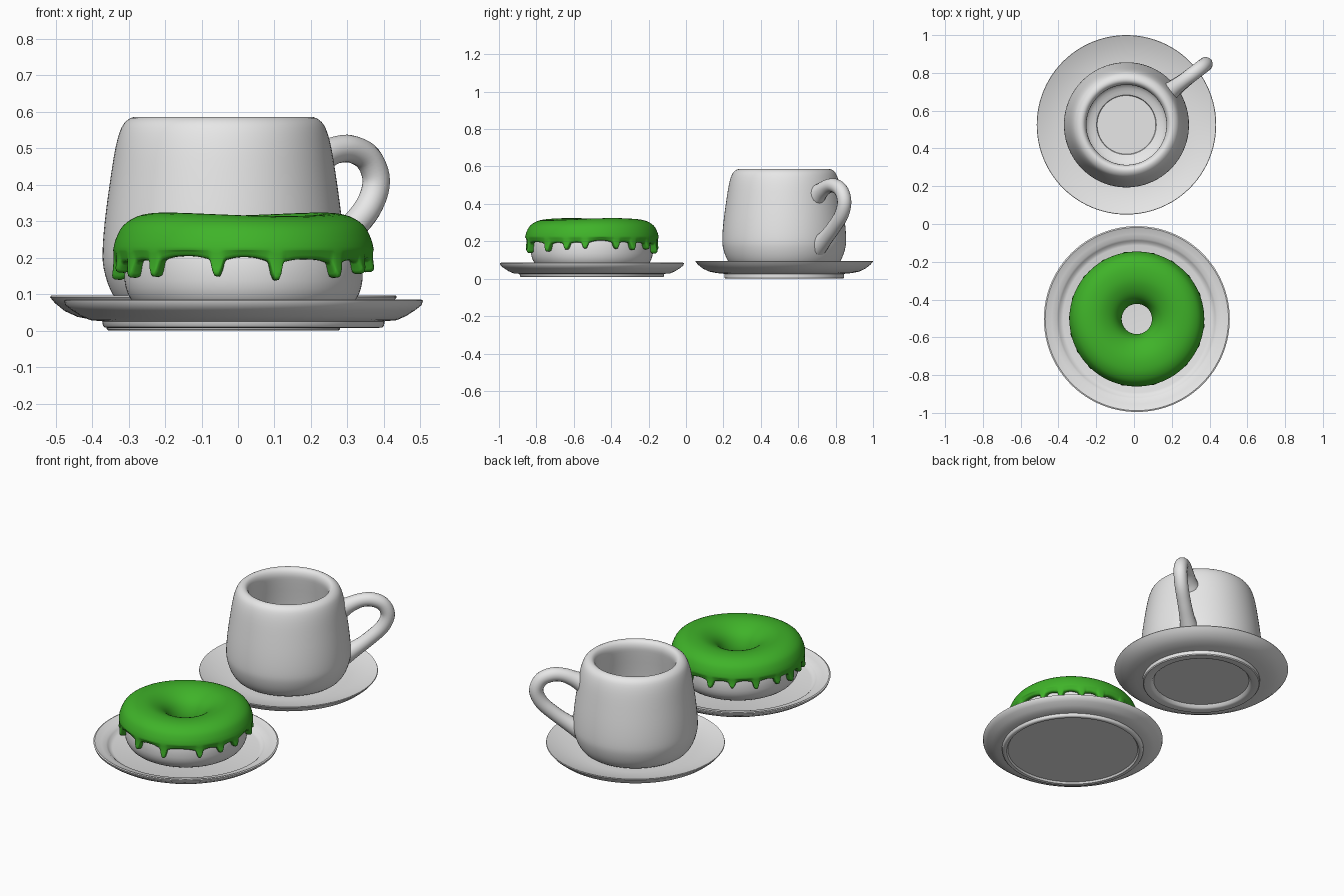
import bpy, bmesh, math
from math import sin, cos, pi, radians, exp
from mathutils import Vector

cube = bpy.data.objects.get("Cube")
if cube:
    bpy.data.objects.remove(cube, do_unlink=True)


def material(name, color):
    m = bpy.data.materials.new(name)
    m.use_nodes = True
    m.diffuse_color = color
    m.node_tree.nodes["Principled BSDF"].inputs["Base Color"].default_value = color
    return m


CERAMIC = material("pale grey", (0.8, 0.8, 0.8, 1))
GREEN = material("green icing", (0.05, 0.45, 0.022, 1))
CUP = (-0.04, 0.525)
DISH = (0.015, -0.503)


def finish(ob, mat, angle=40):
    ob.data.materials.append(mat)
    bpy.ops.object.select_all(action='DESELECT')
    ob.select_set(True)
    bpy.context.view_layer.objects.active = ob
    bpy.ops.object.shade_smooth_by_angle(angle=radians(angle))


def smooth_path(pts, steps=4):
    """Catmull-Rom curve through the given points."""
    v = [Vector(p) for p in pts]
    v = [2 * v[0] - v[1]] + v + [2 * v[-1] - v[-2]]
    out = []
    for a, b, c, d in zip(v, v[1:], v[2:], v[3:]):
        for i in range(steps):
            t = i / steps
            out.append(0.5 * (2 * b + (c - a) * t + (2 * a - 5 * b + 4 * c - d) * t * t
                              + (3 * b - a - 3 * c + d) * t ** 3))
    return out + [v[-2]]


def revolve(name, profile, centre, mat, segments=96, closed=False, angle=40):
    """Spin a profile about z; profile is a list or a function of the angle."""
    bm = bmesh.new()
    rings = []
    for s in range(segments):
        a = 2 * pi * s / segments
        pts = profile(a) if callable(profile) else profile
        rings.append([bm.verts.new((centre[0] + r * cos(a), centre[1] + r * sin(a), z))
                      for r, z in pts])
    n = len(rings[0])
    for s in range(segments):
        p, q = rings[s], rings[(s + 1) % segments]
        for i in range(n if closed else n - 1):
            j = (i + 1) % n
            bm.faces.new((p[i], q[i], q[j], p[j]))
    bmesh.ops.remove_doubles(bm, verts=bm.verts, dist=1e-5)
    bmesh.ops.recalc_face_normals(bm, faces=bm.faces)
    me = bpy.data.meshes.new(name)
    bm.to_mesh(me)
    bm.free()
    ob = bpy.data.objects.new(name, me)
    bpy.context.collection.objects.link(ob)
    finish(ob, mat, angle)
    return ob


# Saucer with a raised foot ring
revolve("saucer", [(0, 0.02), (0.26, 0.02), (0.27, 0.004), (0.28, 0), (0.315, 0), (0.32, 0.005),
                   (0.32, 0.026), (0.36, 0.03), (0.40, 0.038), (0.435, 0.054), (0.462, 0.076),
                   (0.475, 0.092), (0.473, 0.096), (0.465, 0.093), (0.42, 0.077), (0.36, 0.064),
                   (0.30, 0.056), (0, 0.055)], CUP, CERAMIC)

# Dessert plate with stepped rim
revolve("plate", [(0, 0.02), (0.355, 0.02), (0.362, 0.01), (0.37, 0.008), (0.38, 0.009),
                  (0.385, 0.014), (0.387, 0.026), (0.42, 0.029), (0.445, 0.04), (0.47, 0.056),
                  (0.488, 0.07), (0.492, 0.083), (0.485, 0.086), (0.476, 0.082), (0.45, 0.074),
                  (0.425, 0.068), (0.415, 0.06), (0.405, 0.05), (0.39, 0.045), (0, 0.045)],
        DISH, CERAMIC)

# Cup: outer wall, rounded lip, inner wall, then flat inner floor
wall = smooth_path([(0.25, 0.055), (0.285, 0.075), (0.311, 0.115), (0.328, 0.17), (0.331, 0.22),
                    (0.325, 0.30), (0.312, 0.40), (0.296, 0.50), (0.28, 0.555), (0.262, 0.578),
                    (0.24, 0.586), (0.222, 0.577), (0.212, 0.55), (0.216, 0.50), (0.235, 0.35),
                    (0.238, 0.22), (0.21, 0.15), (0.158, 0.125)], 3)
revolve("cup", [(0, 0.055)] + wall + [(0.155, 0.118), (0, 0.118)], CUP, CERAMIC)

# Cup handle: tapered tube in a vertical plane turned away from the side
curve = bpy.data.curves.new("cup_handle", 'CURVE')
curve.dimensions = '3D'
curve.bevel_depth = 0.038
curve.bevel_resolution = 6
path = smooth_path([(0.27, 0.44, 1.5), (0.32, 0.468, 1.15), (0.38, 0.493, 1), (0.44, 0.498, 1),
                    (0.50, 0.472, 1), (0.528, 0.41, 1), (0.50, 0.338, 1), (0.43, 0.27, 1),
                    (0.36, 0.216, 1.1), (0.29, 0.17, 1.4)], 5)
spline = curve.splines.new('POLY')
spline.points.add(len(path) - 1)
turn = radians(37.5)
for p, (r, z, size) in zip(spline.points, path):
    p.co = (CUP[0] + r * cos(turn), CUP[1] + r * sin(turn), z, 1)
    p.radius = size
handle = bpy.data.objects.new("cup_handle", curve)
bpy.context.collection.objects.link(handle)
bpy.ops.object.select_all(action='DESELECT')
handle.select_set(True)
bpy.context.view_layer.objects.active = handle
bpy.ops.object.convert(target='MESH')
finish(bpy.context.object, CERAMIC, 60)


# Ring cake: rounded-square section
def power(v, e):
    return math.copysign(abs(v) ** e, v)


section = [(0.207 + 0.12 * power(cos(2 * pi * i / 40), 0.8),
            0.163 + 0.118 * power(sin(2 * pi * i / 40), 0.8)) for i in range(40)]
revolve("ring_cake", section, DISH, CERAMIC, closed=True, angle=60)

# Icing: smooth cap whose outer hem runs down into drips (angle: length)
DRIPS = {22: 0.036, 39: 0.04, 58: 0.03, 76: 0.055, 100: 0.04, 120: 0.032, 141: 0.045, 162: 0.035,
         179: 0.05, 194: 0.026, 209: 0.045, 226: 0.047, 258: 0.05, 285: 0.056, 317: 0.043,
         337: 0.035, 354: 0.034}
cap = smooth_path([(0.09, 0.15), (0.08, 0.175), (0.086, 0.215), (0.106, 0.258), (0.14, 0.29),
                   (0.19, 0.313), (0.24, 0.319), (0.29, 0.311), (0.33, 0.286), (0.35, 0.25),
                   (0.357, 0.222)], 3)


def icing_profile(a):
    deg = math.degrees(a)
    hem, tip = 0.2 + 0.005 * sin(3 * a + 1), 0
    for centre, length in DRIPS.items():
        d = (deg - centre + 180) % 360 - 180
        core = exp(-(d / 2.6) ** 4)
        hem -= length * core * 0.85 + 0.014 * exp(-(d / 7) ** 2)
        tip += core
    wave = 0.005 * sin(2 * a + 0.6)
    pts = [(r, z + wave * max(0, (z - 0.222) / 0.1)) for r, z in cap]
    for i in range(1, 7):
        t = i / 6
        pts.append((0.357 - 0.005 * t + 0.008 * tip * t * t, 0.222 + (hem + 0.012 - 0.222) * t))
    bulge = 0.008 * tip
    return pts + [(0.35 + bulge, hem + 0.005), (0.344 + bulge, hem + 0.001),
                  (0.336, hem), (0.328, hem + 0.003), (0.312, hem + 0.01)]


revolve("icing", icing_profile, DISH, GREEN, segments=360, angle=80)
